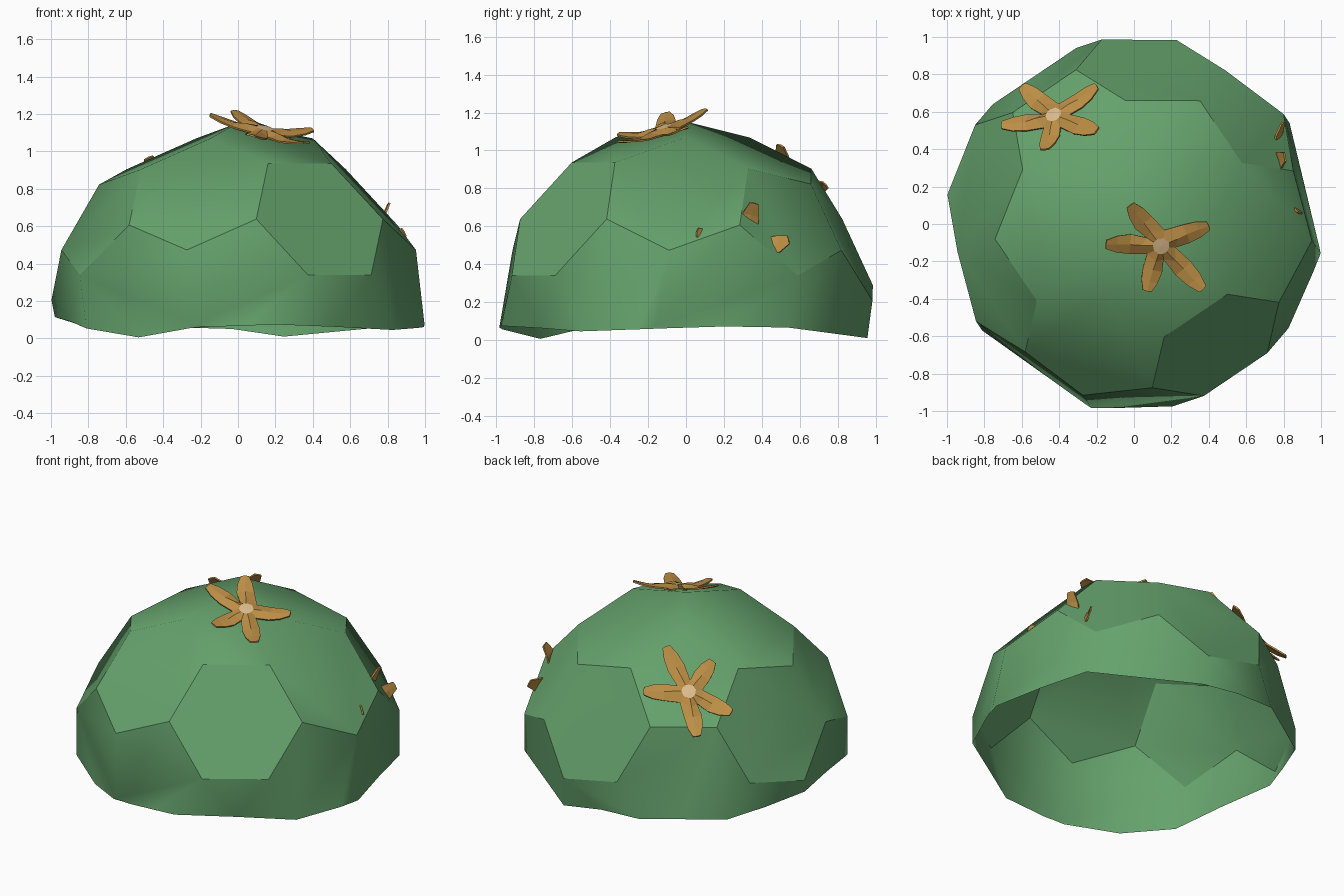
import bpy, bmesh, math
from math import cos, sin, radians, degrees, atan2
from mathutils import Vector, Matrix

if "Cube" in bpy.data.objects:
    bpy.data.objects.remove(bpy.data.objects["Cube"])


def material(name, color):
    m = bpy.data.materials.new(name)
    m.diffuse_color = (*color, 1)
    m.use_nodes = True
    m.node_tree.nodes["Principled BSDF"].inputs["Base Color"].default_value = m.diffuse_color
    return m


def finish(bm, name, mats):
    me = bpy.data.meshes.new(name)
    bm.to_mesh(me)
    bm.free()
    ob = bpy.data.objects.new(name, me)
    bpy.context.collection.objects.link(ob)
    for m in mats:
        me.materials.append(m)
    return ob


green = material("shell_green", (0.13, 0.36, 0.15))
orange = material("starfish_orange", (0.5, 0.27, 0.06))
pale = material("starfish_centre", (0.72, 0.5, 0.27))

# Dome: upper part of a truncated icosahedron with one corner straight up
R, CZ, PHI = 1.012, 0.14, (1 + 5 ** 0.5) / 2
points = set()
for base in ((0, 1, 3 * PHI), (1, 2 + PHI, 2 * PHI), (PHI, 2, PHI ** 3)):
    for k in range(8):
        p = [c * (-1 if k >> i & 1 else 1) + 0.0 for i, c in enumerate(base)]
        for r in range(3):
            points.add(tuple(p[r:] + p[:r]))
up = Vector((0, 1, 3 * PHI)).normalized()
e2 = Vector((0, up.z, -up.y))
e3 = up.cross(e2)
turn = Matrix.Rotation(radians(304), 3, 'Z')

bm = bmesh.new()
for p in points:
    v = Vector(p).normalized() * R
    bm.verts.new(turn @ Vector((v.dot(e2), v.dot(e3), v.dot(up))) + Vector((0, 0, CZ)))
bmesh.ops.convex_hull(bm, input=bm.verts[:])
bmesh.ops.dissolve_limit(bm, angle_limit=radians(3), verts=bm.verts[:], edges=bm.edges[:])
bmesh.ops.recalc_face_normals(bm, faces=bm.faces[:])


def band(face):
    z = face.calc_center_median().z - CZ
    return 0 if z > 0.6 else 1 if z > 0.25 else 2


# soft shading inside each band of panels, creased between bands
for f in bm.faces:
    f.smooth = True
for e in bm.edges:
    if len(e.link_faces) == 2:
        e.smooth = band(e.link_faces[0]) == band(e.link_faces[1])

# Wavy open rim
bmesh.ops.bisect_plane(bm, geom=bm.verts[:] + bm.edges[:] + bm.faces[:],
                       plane_co=(0, 0, 0.05), plane_no=(0, 0, 1), clear_inner=True)
bmesh.ops.subdivide_edges(bm, edges=[e for e in bm.edges if e.is_boundary], cuts=1)
rim = [(0, .075), (35, .065), (60, .03), (72, 0), (90, .05), (110, .06), (147, .06),
       (175, .12), (188, .1), (213, .06), (233, 0), (257, .06), (283, .075),
       (295, .07), (325, .045), (352, .06), (360, .075)]
for v in bm.verts:
    if v.is_boundary:
        a = degrees(atan2(v.co.y, v.co.x)) % 360
        for (a0, z0), (a1, z1) in zip(rim, rim[1:]):
            if a0 <= a <= a1:
                v.co.z = z0 + (z1 - z0) * (a - a0) / (a1 - a0)
                break
finish(bm, "shell_dome", [green])


# Starfish: five ridged arms curling up to the given tips
def starfish(name, centre, normal, tips):
    c, n = Vector(centre), Vector(normal).normalized()
    bm = bmesh.new()

    def vert(flat, h):
        return bm.verts.new(c + flat + n * h)

    def face(vs, mat=0):
        bm.faces.new(vs).material_index = mat

    arms = []
    for t in tips:
        d = Vector(t) - c
        lift = d.dot(n)
        flat = d - n * lift
        arms.append((flat.normalized(), flat.length, lift))
    mids = [(arms[i][0] + arms[(i + 1) % 5][0]).normalized() for i in range(5)]
    top = vert(Vector(), 0.03)
    inner_arm = [vert(a[0] * 0.045, 0.028) for a in arms]
    inner_mid = [vert(m * 0.045, 0.028) for m in mids]
    valley = [vert(m * 0.085, 0.005) for m in mids]
    for i, (d, length, lift) in enumerate(arms):
        side = n.cross(d)
        ia, r, l = inner_arm[i], inner_mid[i - 1], inner_mid[i]
        row = (valley[i - 1], vert(d * length * 0.35, 0.025 + lift * 0.12), valley[i])
        face((top, r, ia), 1)
        face((top, ia, l), 1)
        face((r, row[0], row[1], ia))
        face((ia, row[1], row[2], l))
        for t, w in ((0.55, 0.055), (0.8, 0.046), (1.0, 0.025)):
            h = lift * t * t
            new = (vert(d * length * t * 0.99 - side * w, h),
                   vert(d * length * t, h + 0.018 * (1.1 - t)),
                   vert(d * length * t * 0.99 + side * w, h))
            face((row[0], new[0], new[1], row[1]))
            face((row[1], new[1], new[2], row[2]))
            row = new
    ob = finish(bm, name, [orange, pale])
    mod = ob.modifiers.new("thickness", 'SOLIDIFY')
    mod.thickness = 0.01
    return ob


starfish("starfish_top", (.14, -.11, 1.10), (.19, -.28, .94),
         [(.40, -.01, 1.12), (-.02, .10, 1.22), (-.15, -.11, 1.20),
          (.07, -.36, 1.09), (.37, -.35, 1.05)])
starfish("starfish_back", (-.42, .57, .80), (-.386, .572, .724),
         [(-.20, .50, 1.03), (-.20, .74, .82), (-.60, .74, .62),
          (-.71, .53, .73), (-.48, .40, .97)])
starfish("starfish_side", (.78, .30, .46), (.87, .25, .42),
         [(.80, .54, .53), (.81, .36, .72), (.89, .06, .57),
          (.86, .14, .24), (.82, .45, .25)])
